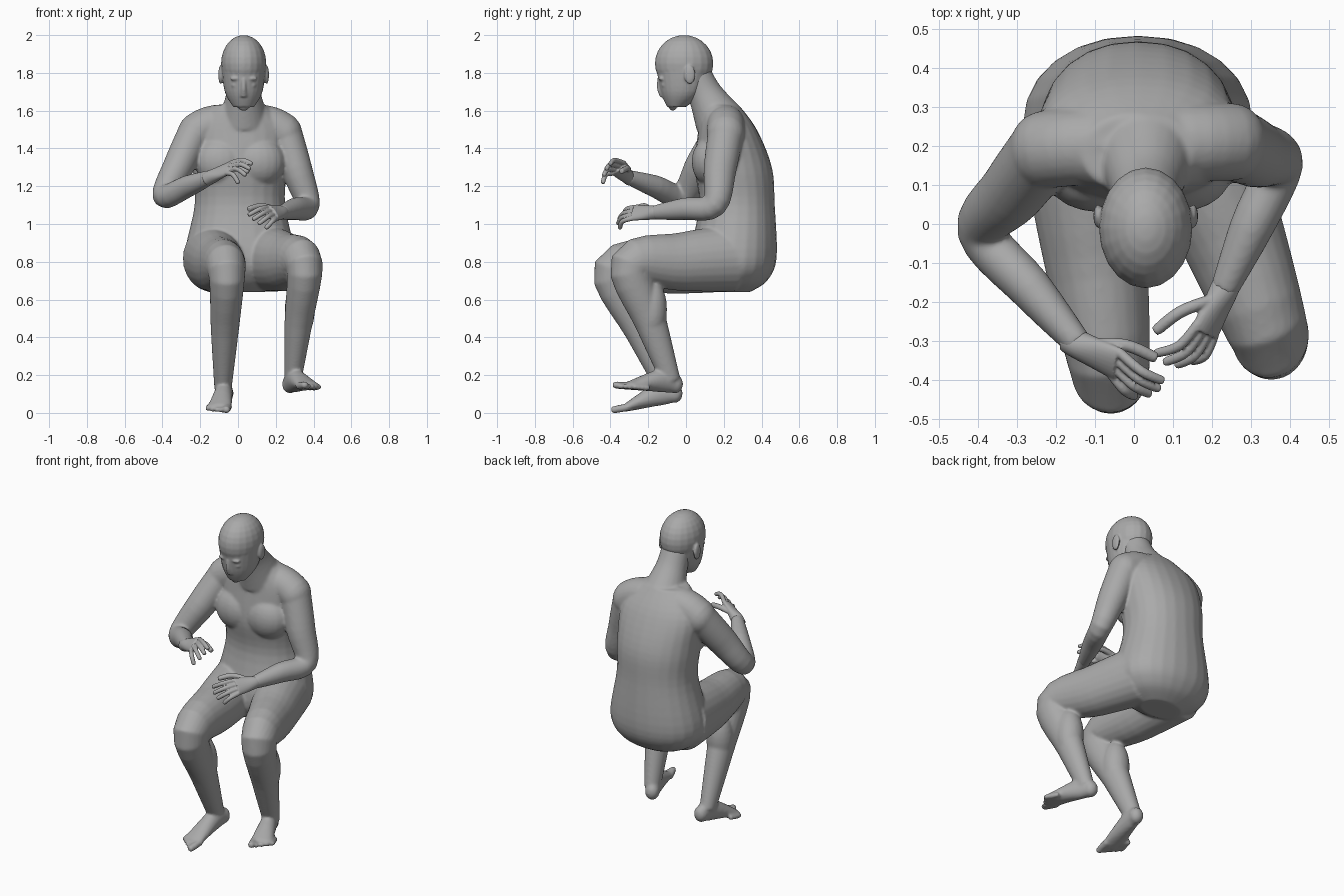
import bpy, bmesh, math
from mathutils import Vector, Matrix

if "Cube" in bpy.data.objects:
    bpy.data.objects.remove(bpy.data.objects["Cube"])

grey = bpy.data.materials.new("plain_grey")
grey.use_nodes = True
grey.diffuse_color = (.4, .4, .4, 1)
grey.node_tree.nodes["Principled BSDF"].inputs["Base Color"].default_value = grey.diffuse_color

SIDEWAYS = Vector((1, 0, 0))
UP = Vector((0, 0, 1))


def spline(rows, steps=5):
    """Smooth curve through rows of x, y, z, side radius, depth radius."""
    rows = [Vector(row) for row in rows]
    padded = [rows[0], *rows, rows[-1]]
    points = []
    for before, start, end, after in zip(padded, padded[1:], padded[2:], padded[3:]):
        leave, arrive = (end - before) / 2, (after - start) / 2
        for step in range(steps):
            t = step / steps
            ease = t * t * (3 - 2 * t)
            points.append(start.lerp(end, ease) + leave * t * (1 - t) ** 2 - arrive * t * t * (1 - t))
    return points + [rows[-1]]


def tube(bm, rows, ref=SIDEWAYS, axis=None, power=1, segments=24):
    """Closed loft of rounded sections; ref is the rough sideways direction."""
    points = spline(rows)
    rings = []
    for i, point in enumerate(points):
        ahead, behind = points[min(i + 1, len(points) - 1)], points[max(i - 1, 0)]
        along = axis or (Vector(ahead[:3]) - Vector(behind[:3])).normalized()
        depth = along.cross(ref).normalized()
        side = depth.cross(along)
        ring = []
        for k in range(segments):
            angle = math.tau * k / segments
            across, out = (math.copysign(abs(v) ** power, v) for v in (math.cos(angle), math.sin(angle)))
            ring.append(bm.verts.new(Vector(point[:3]) + side * across * point[3] + depth * out * point[4]))
        rings.append(ring)
    for lower, upper in zip(rings, rings[1:]):
        for k in range(segments):
            bm.faces.new((lower[k - 1], lower[k], upper[k], upper[k - 1]))
    bm.faces.new(rings[0])
    bm.faces.new(rings[-1])


def ball(bm, centre, radii):
    bmesh.ops.create_uvsphere(bm, u_segments=20, v_segments=14, radius=1,
                              matrix=Matrix.Translation(centre) @ Matrix.Diagonal((*radii, 1)))


def limb(bm, joints, radii, deepen):
    """Tapered limb through three joints, with a section halfway along each bone."""
    first, bend, last = (Vector(joint) for joint in joints)
    path = (first, first.lerp(bend, .5), bend, bend.lerp(last, .5), last)
    tube(bm, [(*point, radius, radius * deepen) for point, radius in zip(path, radii)])


def digit(bm, base, bend, tip, radius, ref):
    """A finger, thumb or toe with a rounded tip."""
    end = tip + (tip - bend).normalized() * radius / 2
    sizes = (radius, radius, radius * .9, radius * .4)
    tube(bm, [(*point, size, size) for point, size in zip((base, bend, tip, end), sizes)],
         ref=ref, segments=12)


def foot(bm, inner, heel, forward):
    """Wedge from instep to sole, round heel and five toes, big toe on the inner side."""
    heel, forward = Vector(heel), Vector(forward).normalized()
    side = forward.cross(UP).normalized()
    side *= math.copysign(1, side.x * inner)
    ball(bm, heel + forward * .04 + UP * .05, (.042, .042, .05))
    tube(bm, [(*(heel + forward * reach + UP * height), width, height)
              for reach, width, height in ((.04, .04, .05), (.12, .048, .062), (.31, .066, .02))], ref=side)
    for toe in range(5):
        radius = .015 if toe else .021
        lane = heel + side * (.045 - toe * .027) + UP * radius
        base, bend, tip = (lane + forward * (reach - toe * .017) for reach in (.28, .33, .37))
        digit(bm, base, bend, tip, radius, side)


def finish(name, bm, voxel, smoothing):
    """Fuse the overlapping volumes into one smooth skin."""
    bmesh.ops.recalc_face_normals(bm, faces=bm.faces)
    mesh = bpy.data.meshes.new(name)
    bm.to_mesh(mesh)
    bm.free()
    mesh.materials.append(grey)
    mesh.shade_smooth()
    part = bpy.data.objects.new(name, mesh)
    bpy.context.collection.objects.link(part)
    fuse = part.modifiers.new("fuse", "REMESH")
    fuse.mode = "VOXEL"
    fuse.voxel_size = voxel
    fuse.use_smooth_shade = True
    soften = part.modifiers.new("soften", "SMOOTH")
    soften.factor = .5
    soften.iterations = smoothing


# torso with chest, from seat to base of neck
bm = bmesh.new()
middle = .03
torso_sections = ((.64, .25, .13, .09), (.7, .25, .24, .18), (.82, .25, .295, .23), (1.1, .27, .24, .2),
                  (1.3, .25, .25, .205), (1.5, .22, .25, .155), (1.63, .18, .14, .1))
tube(bm, [(.01, y, z, width, depth) for z, y, width, depth in torso_sections], axis=UP, power=.93)
for x in (-.09, .11):
    ball(bm, (x, .13, 1.33), (.14, .1, .13))
neck_path = ((.05, 1.79, .085), (.1, 1.69, .092), (.17, 1.56, .13))
tube(bm, [(middle, y, z, radius, radius) for y, z, radius in neck_path])

# arms, joined by a yoke across the shoulders
left_shoulder, right_shoulder = (.25, .21, 1.48), (-.23, .19, 1.48)
left_wrist, right_wrist = Vector((.23, -.17, 1.06)), Vector((-.14, -.31, 1.25))
yoke = (right_shoulder, (-.12, .2, 1.53), (.14, .21, 1.53), left_shoulder)
tube(bm, [(*point, .1, .1) for point in yoke], ref=UP)
for shoulder, elbow, wrist in ((left_shoulder, (.37, .15, 1.1), left_wrist),
                               (right_shoulder, (-.39, -.02, 1.15), right_wrist)):
    ball(bm, shoulder, (.09, .1, .1))
    limb(bm, (shoulder, elbow, wrist), (.09, .083, .063, .056, .036), deepen=1.05)

# legs with calves and feet
for hip, knee, ankle in (((.15, .24, .82), (.35, -.29, .78), (.29, -.08, .17)),
                         ((-.14, .24, .82), (-.06, -.38, .75), (-.08, -.1, .12))):
    limb(bm, (hip, knee, ankle), (.155, .135, .1, .074, .045), deepen=1.15)
    calf = Vector(knee).lerp(Vector(ankle), .38)
    ball(bm, calf + Vector((0, .03, 0)), (.08, .08, .16))
foot(bm, -1, heel=(.26, -.02, .1), forward=(.4, -1, .08))
foot(bm, 1, heel=(-.06, -.02, .06), forward=(-.13, -1, -.18))
finish("body", bm, voxel=.008, smoothing=8)

# head with ears and face
bm = bmesh.new()
ball(bm, (middle, -.01, 1.85), (.12, .155, .15))
jaw_sections = ((1.85, -.01, .12, .15), (1.7, -.02, .1, .115), (1.62, -.05, .055, .05))
tube(bm, [(middle, y, z, width, depth) for z, y, width, depth in jaw_sections], axis=UP)
nose_path = ((-.14, 1.77, .012), (-.14, 1.72, .014), (-.12, 1.68, .02))
tube(bm, [(middle, y, z, radius, radius) for y, z, radius in nose_path], segments=12)
for lip_height in (1.655, 1.64):
    ball(bm, (middle, -.09, lip_height), (.03, .018, .009))
ball(bm, (middle, -.07, 1.62), (.03, .02, .02))
for side in (-1, 1):
    ball(bm, (middle + side * .122, .02, 1.79), (.012, .03, .05))
    ball(bm, (middle + side * .045, -.113, 1.735), (.022, .018, .011))
    ball(bm, (middle + side * .04, -.128, 1.77), (.032, .018, .012))
finish("head", bm, voxel=.006, smoothing=4)


# hands: flat palm, four curled fingers fanned from index to little, and a thumb
def hand(name, sign, wrist, knuckle, across, index_tip, little_tip, thumb_tip):
    bm = bmesh.new()
    knuckle, across = Vector(knuckle), Vector(across).normalized()
    index_tip, little_tip, thumb_tip = Vector(index_tip), Vector(little_tip), Vector(thumb_tip)
    forward = (knuckle - wrist).normalized()
    back = across.cross(forward).normalized() * -sign
    tube(bm, [(*(wrist - forward * .04), .034, .034), (*wrist, .037, .037),
              (*wrist.lerp(knuckle, .5), .046, .027), (*knuckle, .052, .02)], ref=across)
    for finger in range(4):
        fan = finger / 3
        base = knuckle + across * (fan - .5) * .08 - forward * .01
        tip = index_tip.lerp(little_tip, fan) + forward * .02 * math.sin(math.pi * fan)
        bend = base.lerp(tip, .5) + (back + forward) * .015
        digit(bm, base, bend, tip, .013, across)
    base = wrist.lerp(knuckle, .3) - across * .025
    digit(bm, base, base.lerp(thumb_tip, .5) - across * .02, thumb_tip, .016, back)
    finish(name, bm, voxel=.004, smoothing=2)


hand("left_hand", 1, left_wrist, knuckle=(.18, -.28, 1.06), across=(.4, -.3, -.6),
     index_tip=(.06, -.33, 1.05), little_tip=(.15, -.35, .98), thumb_tip=(.06, -.27, 1.08))
hand("right_hand", -1, right_wrist, knuckle=(-.04, -.36, 1.3), across=(-.2, -.5, -.5),
     index_tip=(.07, -.4, 1.32), little_tip=(0, -.44, 1.22), thumb_tip=(.05, -.34, 1.28))
